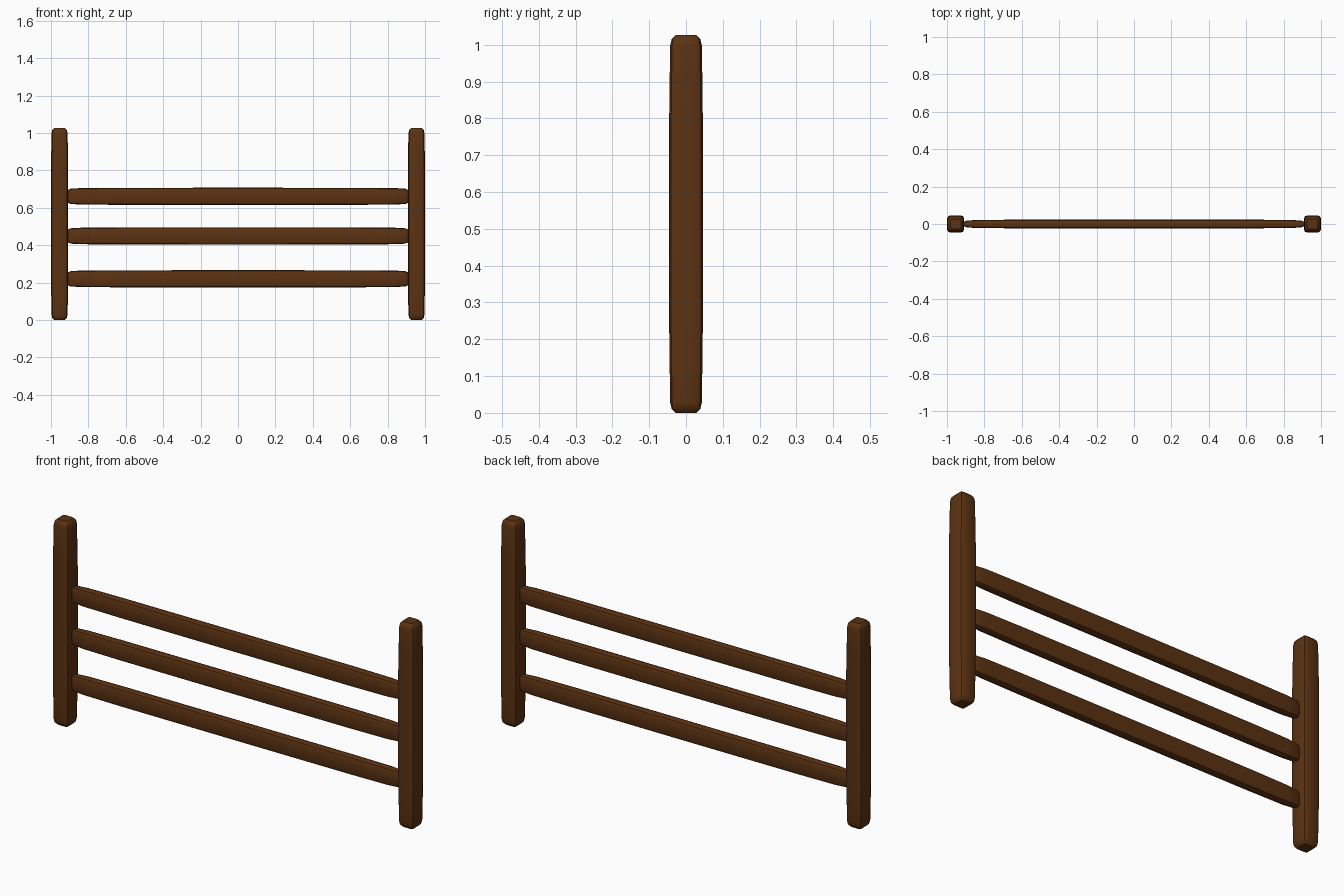
import bpy, bmesh
from mathutils import Vector

if "Cube" in bpy.data.objects:
    bpy.data.objects.remove(bpy.data.objects["Cube"])

wood = bpy.data.materials.new("dark brown wood")
wood.diffuse_color = (0.105, 0.032, 0.006, 1)
wood.use_nodes = True
wood.node_tree.nodes["Principled BSDF"].inputs["Base Color"].default_value = wood.diffuse_color


def worn_beam(name, sections, place):
    """Loft chamfered rectangles (t, half_a, half_b, chamfer) along a beam."""
    bm = bmesh.new()
    rings = []
    for t, a, b, c in sections:
        outline = [(a, b - c), (a - .3 * c, b - .3 * c), (a - c, b)]
        quarter = outline
        pts = (quarter
               + [(-x, y) for x, y in reversed(quarter)]
               + [(-x, -y) for x, y in quarter]
               + [(x, -y) for x, y in reversed(quarter)])
        rings.append([bm.verts.new(place(t, x, y)) for x, y in pts])
    n = len(rings[0])
    for r, s in zip(rings, rings[1:]):
        for i in range(n):
            bm.faces.new((r[i], r[(i + 1) % n], s[(i + 1) % n], s[i]))
    bm.faces.new(rings[0])
    bm.faces.new(rings[-1])
    bmesh.ops.recalc_face_normals(bm, faces=bm.faces)
    mesh = bpy.data.meshes.new(name)
    bm.to_mesh(mesh)
    bm.free()
    mesh.materials.append(wood)
    ob = bpy.data.objects.new(name, mesh)
    bpy.context.collection.objects.link(ob)
    bpy.context.view_layer.objects.active = ob
    ob.select_set(True)
    bpy.ops.object.shade_smooth_by_angle(angle=0.6)
    ob.select_set(False)


# Upright posts with rounded tips
post = [(0, .028, .028, .008), (.011, .039, .039, .014), (.028, .043, .043, .018),
        (.13, .0445, .0445, .018), (.26, .046, .046, .018), (.77, .046, .046, .018),
        (.90, .0445, .0445, .018), (.998, .043, .043, .018), (1.015, .039, .039, .014),
        (1.026, .028, .028, .008)]
for side, x0 in (("left", -.954), ("right", .954)):
    worn_beam(side + "_post", post, lambda t, a, b: Vector((x0 + a, b, t)))

# Horizontal rails, slightly thinner toward their ends
half = [(.84, .022, .044, .014), (.895, .018, .041, .012), (.912, .012, .033, .008)]
rail = ([(-t, a, b, c) for t, a, b, c in reversed(half)]
        + [(-.64, .023, .0455, .014), (0, .023, .046, .014), (.64, .023, .0455, .014)] + half)
for name, z0 in (("lower", .220), ("middle", .449), ("upper", .661)):
    worn_beam(name + "_rail", rail, lambda t, a, b: Vector((t, a, z0 + b)))
